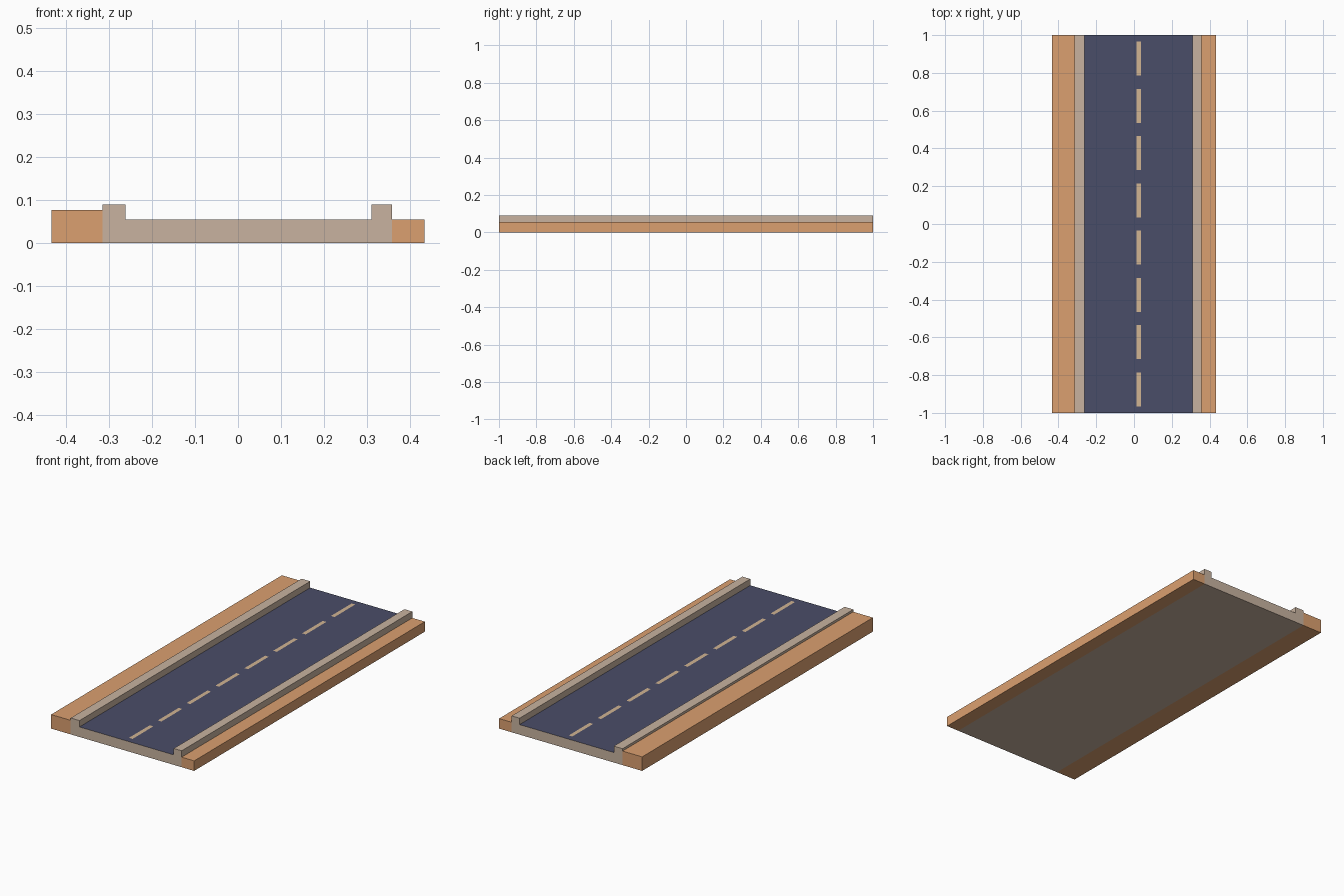
import bpy, bmesh

if "Cube" in bpy.data.objects:
    bpy.data.objects.remove(bpy.data.objects["Cube"])


def material(name, rgb):
    m = bpy.data.materials.new(name)
    m.diffuse_color = (*rgb, 1)
    m.use_nodes = True
    m.node_tree.nodes["Principled BSDF"].inputs["Base Color"].default_value = m.diffuse_color
    return m


CONCRETE = material("concrete", (0.58, 0.45, 0.35))
ASPHALT = material("asphalt", (0.068, 0.075, 0.14))
EARTH = material("earth", (0.71, 0.35, 0.16))
PAINT = material("paint", (0.64, 0.46, 0.29))


def finish(bm, name, mats):
    bmesh.ops.recalc_face_normals(bm, faces=bm.faces)
    mesh = bpy.data.meshes.new(name)
    bm.to_mesh(mesh)
    bm.free()
    for m in mats:
        mesh.materials.append(m)
    obj = bpy.data.objects.new(name, mesh)
    bpy.context.collection.objects.link(obj)
    return obj


def extrude_profile(name, points, mats, y0=-1, y1=1, second=None):
    """Extrude an (x, z) outline along y; side number `second` takes material 1."""
    bm = bmesh.new()
    front = [bm.verts.new((x, y0, z)) for x, z in points]
    back = [bm.verts.new((x, y1, z)) for x, z in points]
    bm.faces.new(front)
    bm.faces.new(back[::-1])
    n = len(points)
    for i in range(n):
        j = (i + 1) % n
        f = bm.faces.new((front[i], back[i], back[j], front[j]))
        f.material_index = 1 if i == second else 0
    return finish(bm, name, mats)


def box_profile(x0, x1, z0, z1):
    return [(x0, z0), (x0, z1), (x1, z1), (x1, z0)]


ROAD_Z = 0.055
KERB_Z = 0.09

# Road bed with both kerbs; the surface between them is asphalt
extrude_profile("road_bed", [
    (-0.315, 0), (-0.315, KERB_Z), (-0.262, KERB_Z), (-0.262, ROAD_Z),
    (0.31, ROAD_Z), (0.31, KERB_Z), (0.358, KERB_Z), (0.358, 0),
], [CONCRETE, ASPHALT], second=3)

# Verges: the left one is wider and higher
extrude_profile("left_verge", box_profile(-0.434, -0.315, 0, 0.077), [EARTH])
extrude_profile("right_verge", box_profile(0.358, 0.434, 0, ROAD_Z), [EARTH])

# Dashed centre line: thin painted strips
bm = bmesh.new()
for i in range(8):
    y = -0.875 + 0.25 * i
    bm.faces.new([bm.verts.new((x, y + dy, ROAD_Z + 0.0008)) for x, dy in
                  ((0.014, -0.09), (0.036, -0.09), (0.036, 0.09), (0.014, 0.09))])
line = finish(bm, "centre_line", [PAINT])
for p in line.data.polygons:
    if p.normal.z < 0:
        p.flip()
